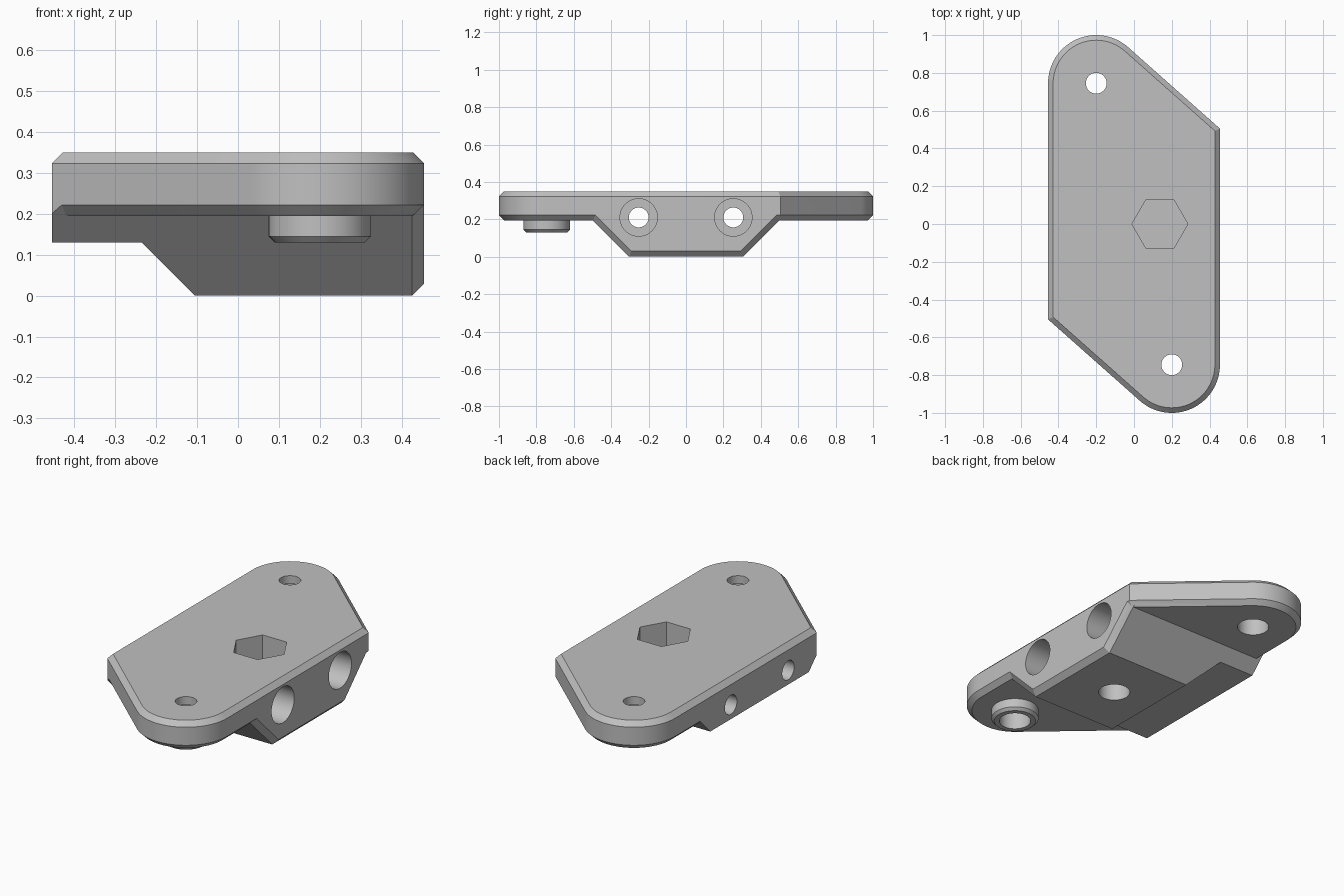
import bpy, bmesh, math
from mathutils import Matrix, Vector

cube = bpy.data.objects.get("Cube")
if cube:
    bpy.data.objects.remove(cube, do_unlink=True)

grey = bpy.data.materials.new("light grey")
grey.use_nodes = True
colour = (0.53, 0.53, 0.53, 1)
grey.diffuse_color = colour
grey.node_tree.nodes["Principled BSDF"].inputs["Base Color"].default_value = colour


def prism(name, points, depth, chamfer=0, edge_rule=None):
    """Extrude a closed outline and chamfer the edges picked by a rule."""
    bm = bmesh.new()
    face = bm.faces.new([bm.verts.new(p) for p in points])
    new = bmesh.ops.extrude_face_region(bm, geom=[face])["geom"]
    bmesh.ops.translate(bm, vec=depth, verts=[v for v in new if isinstance(v, bmesh.types.BMVert)])
    bmesh.ops.recalc_face_normals(bm, faces=bm.faces)
    if chamfer:
        edges = [e for e in bm.edges if edge_rule(*[v.co for v in e.verts])]
        bmesh.ops.bevel(bm, geom=edges, offset=chamfer, segments=1, affect='EDGES')
    mesh = bpy.data.meshes.new(name)
    bm.to_mesh(mesh)
    bm.free()
    mesh.materials.append(grey)
    obj = bpy.data.objects.new(name, mesh)
    bpy.context.collection.objects.link(obj)
    return obj


def rod(name, centre, radius, start, end, axis="z", sides=64, **options):
    """Cylinder or regular prism running along z or x."""
    ring = [(radius * math.cos(math.tau * i / sides), radius * math.sin(math.tau * i / sides))
            for i in range(sides)]
    a, b = centre
    if axis == "z":
        points = [(a + u, b + v, start) for u, v in ring]
        depth = (0, 0, end - start)
    else:
        points = [(start, a + u, b + v) for u, v in ring]
        depth = (end - start, 0, 0)
    return prism(name, points, depth, **options)


def combine(target, tool, operation):
    mod = target.modifiers.new("cut", 'BOOLEAN')
    mod.object, mod.operation, mod.solver = tool, operation, 'EXACT'
    bpy.context.view_layer.update()
    graph = bpy.context.evaluated_depsgraph_get()
    mesh = bpy.data.meshes.new_from_object(target.evaluated_get(graph))
    target.modifiers.clear()
    target.data = mesh
    bpy.data.objects.remove(tool, do_unlink=True)


# Plan outline: a rounded end and a pointed corner, repeated by a half turn
end = Vector((-0.2, 0.745))
corner = Vector((0.455, 0.505))
radius = 0.255
reach = corner - end
tangent = math.atan2(reach.y, reach.x) + math.acos(radius / reach.length)
steps = 32
half = [corner] + [end + radius * Vector((math.cos(t), math.sin(t))) for t in
                   [tangent + (math.pi - tangent) * i / steps for i in range(steps + 1)]]
outline = half + [-p for p in half]

# Plate with chamfered rims
bracket = prism("mounting_bracket", [(p.x, p.y, 0.195) for p in outline], (0, 0, 0.155),
                0.027, lambda a, b: abs(a.z - b.z) < 0.001)

# Tapered block below, chamfered on one side and trimmed to the outline
profile = [(-0.305, 0), (0.305, 0), (0.605, 0.3), (-0.605, 0.3)]
block = prism("block", [(-0.455, y, z) for y, z in profile], (0.91, 0, 0),
              0.03, lambda a, b: min(a.x, b.x) > 0.4)
trim = prism("trim", [(p.x, p.y, -0.1) for p in outline], (0, 0, 0.6))
combine(block, trim, 'INTERSECT')

# Sloped undercut of the block
wedge = [(-0.6, -0.1), (-0.005, -0.1), (-0.235, 0.13), (-0.6, 0.13)]
combine(block, prism("undercut", [(x, -1, z) for x, z in wedge], (0, 2, 0)), 'DIFFERENCE')
combine(bracket, block, 'UNION')

# Round locating boss
boss = rod("boss", -end, 0.125, 0.13, 0.25, chamfer=0.015,
           edge_rule=lambda a, b: max(a.z, b.z) < 0.14)
combine(bracket, boss, 'UNION')

# Stepped holes in both ends
for spot in (end, -end):
    combine(bracket, rod("bore", spot, 0.055, 0, 0.5), 'DIFFERENCE')
    combine(bracket, rod("wide_bore", spot, 0.083, 0, 0.305), 'DIFFERENCE')

# Hexagonal pocket and the blind hole under it
middle = (0.137, 0)
combine(bracket, rod("hex_pocket", middle, 0.148, 0.15, 0.5, sides=6), 'DIFFERENCE')
combine(bracket, rod("blind_hole", middle, 0.083, -0.1, 0.135), 'DIFFERENCE')

# Counterbored cross holes
for side in (-1, 1):
    spot = (side * 0.253, 0.21)
    combine(bracket, rod("cross_hole", spot, 0.053, -0.6, 0.6, axis="x"), 'DIFFERENCE')
    combine(bracket, rod("counterbore", spot, 0.1, -0.1, 0.6, axis="x"), 'DIFFERENCE')

# Smooth curves, sharp edges
bpy.ops.object.select_all(action='DESELECT')
bracket.select_set(True)
bpy.context.view_layer.objects.active = bracket
bpy.ops.object.shade_smooth_by_angle(angle=math.radians(25))
